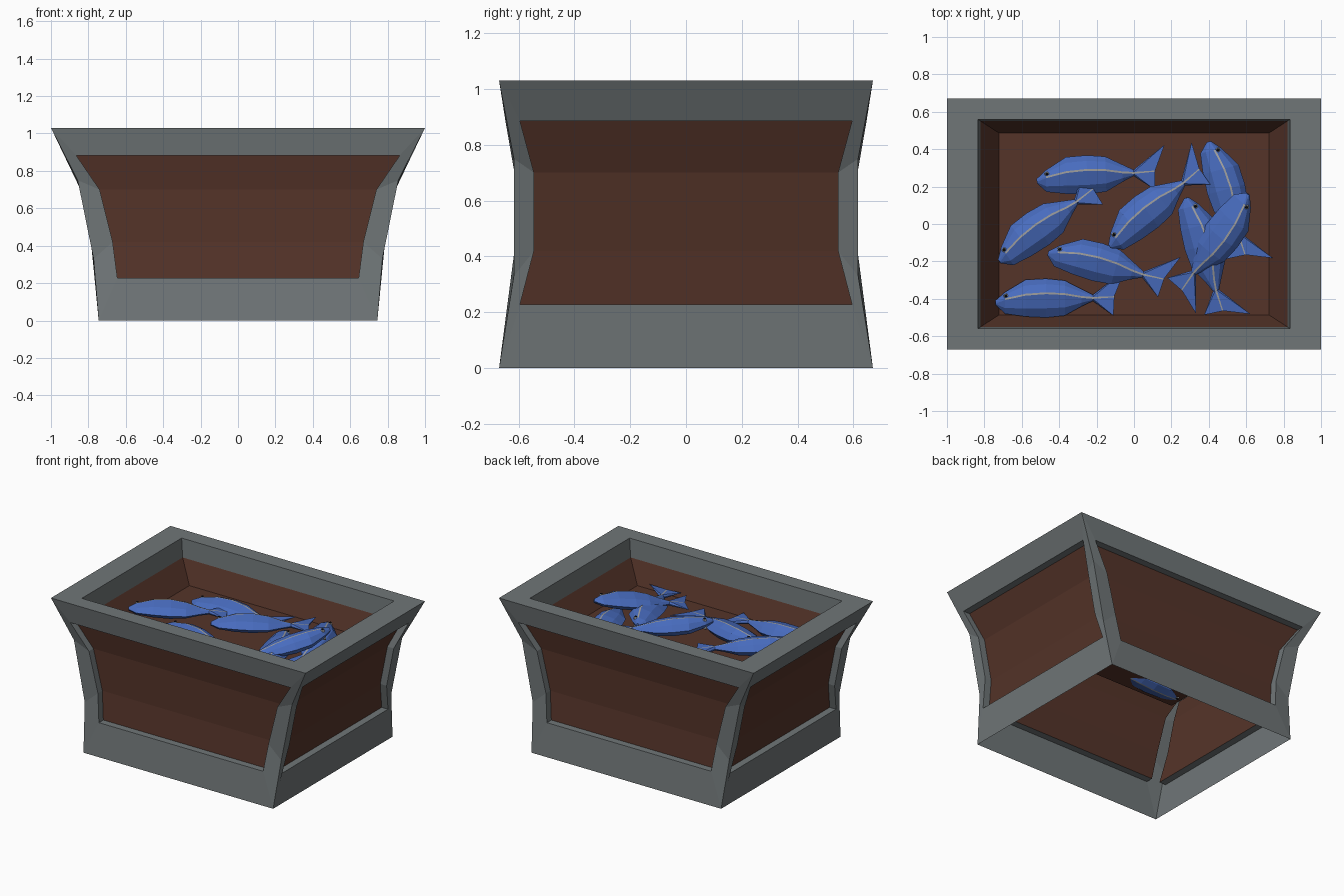
import bpy, bmesh, math
from mathutils import Matrix, Vector

if "Cube" in bpy.data.objects:
    bpy.data.objects.remove(bpy.data.objects["Cube"])


def material(name, rgb):
    m = bpy.data.materials.new(name)
    m.diffuse_color = (*rgb, 1)
    m.use_nodes = True
    m.node_tree.nodes["Principled BSDF"].inputs["Base Color"].default_value = m.diffuse_color
    return m


METAL = material("grey_metal", (0.16, 0.18, 0.185))
WOOD = material("brown_wood", (0.09, 0.034, 0.022))
BLUE = material("fish_blue", (0.065, 0.15, 0.52))
LINE = material("fish_line", (0.35, 0.35, 0.35))
WHITE = material("eye_white", (0.8, 0.8, 0.8))
BLACK = material("eye_black", (0.01, 0.01, 0.01))


def finish(bm, name, mats, recalc=False):
    if recalc:
        bmesh.ops.recalc_face_normals(bm, faces=bm.faces)
    me = bpy.data.meshes.new(name)
    bm.to_mesh(me)
    bm.free()
    for m in mats:
        me.materials.append(m)
    return me


def place(me, name, matrix=Matrix()):
    ob = bpy.data.objects.new(name, me)
    ob.matrix_world = matrix
    bpy.context.collection.objects.link(ob)
    return ob


def face(bm, pts, outward, mat=0):
    # single face turned so its normal follows the outward direction
    f = bm.faces.new([bm.verts.new(p) for p in pts])
    f.material_index = mat
    f.normal_update()
    if f.normal.dot(Vector(outward)) < 0:
        f.normal_flip()


# Crate sides: corner edge (x, y, z), then each opening as (half width, depth, z)
CORNER = [(0.745, 0.67, 0), (0.772, 0.617, 0.33), (0.857, 0.617, 0.75), (1, 0.67, 1.03)]
FRONT = [(0.645, 0.64, 0.228), (0.67, 0.615, 0.42), (0.74, 0.615, 0.70), (0.865, 0.647, 0.883)]
SIDE = [(0.595, 0.762, 0.228), (0.545, 0.786, 0.42), (0.545, 0.842, 0.70), (0.595, 0.925, 0.885)]
RECESS = 0.05


def crate_side(name, corner, opening, angle):
    """One side built facing -y, then turned into place; corner = (half width, depth, z)."""
    rot = Matrix.Rotation(angle, 4, 'Z')
    frame, panel = bmesh.new(), bmesh.new()

    def loop(pts, inset=0):
        return ([Vector((-w, -d + inset, z)) for w, d, z in pts] +
                [Vector((w, -d + inset, z)) for w, d, z in reversed(pts)])

    outer, rim, inner = loop(corner), loop(opening), loop(opening, RECESS)
    for i in range(8):
        j = (i + 1) % 8
        face(frame, (outer[i], outer[j], rim[j], rim[i]), (0, -1, 0))
        mid = (rim[i] + rim[j]) / 2
        face(frame, (rim[i], rim[j], inner[j], inner[i]), (-mid.x, 0, 0.55 - mid.z))
    for i in range(3):
        face(panel, (inner[i], inner[i + 1], inner[6 - i], inner[7 - i]), (0, -1, 0))
    bmesh.ops.remove_doubles(frame, verts=frame.verts, dist=1e-5)
    bmesh.ops.remove_doubles(panel, verts=panel.verts, dist=1e-5)
    place(finish(frame, name + "_frame", [METAL]), name + "_frame", rot)
    place(finish(panel, name + "_panel", [WOOD]), name + "_panel", rot)


turned = [(y, x, z) for x, y, z in CORNER]
for name, corner, opening, quarter in (("front", CORNER, FRONT, 0), ("right", turned, SIDE, 1),
                                       ("back", CORNER, FRONT, 2), ("left", turned, SIDE, 3)):
    crate_side(name, corner, opening, quarter * math.pi / 2)


# Top rim with its inner lip, and the wooden tray below it
def nested(bm, levels):
    rings = [[bm.verts.new((sx * x, sy * y, z)) for sx, sy in ((-1, -1), (1, -1), (1, 1), (-1, 1))]
             for x, y, z in levels]
    for a, b in zip(rings, rings[1:]):
        for i in range(4):
            j = (i + 1) % 4
            bm.faces.new((a[i], a[j], b[j], b[i]))
    return rings


bm = bmesh.new()
nested(bm, [(1, 0.67, 1.03), (0.835, 0.56, 1.03), (0.82, 0.55, 0.9)])
place(finish(bm, "top_rim", [METAL]), "top_rim")
bm = bmesh.new()
rings = nested(bm, [(0.82, 0.55, 0.9), (0.723, 0.487, 0.75)])
bm.faces.new(rings[-1])
place(finish(bm, "tray", [WOOD]), "tray")


# Fish lying on its side: (distance from nose, back, belly, side line, half thickness)
STATIONS = [(0, 0.012, -0.012, 0.0, 0.012), (0.05, 0.056, -0.06, 0.018, 0.034),
            (0.16, 0.122, -0.075, 0.042, 0.056), (0.27, 0.128, -0.08, 0.05, 0.06),
            (0.37, 0.118, -0.07, 0.045, 0.048), (0.46, 0.072, -0.02, 0.03, 0.026),
            (0.52, 0.042, 0.008, 0.025, 0.015)]


def fish_mesh():
    bm = bmesh.new()
    rings = []
    for u, top, bot, line, h in STATIONS:
        half = [(line + (top - line) * 0.62, h * 0.66), (line + 0.005, h),
                (line - 0.005, h), (line + (bot - line) * 0.62, h * 0.66)]
        prof = ([(top, 0)] + half + [(bot, 0)] + [(v, -w) for v, w in reversed(half)])
        rings.append([bm.verts.new((u, v, w)) for v, w in prof])
    for a, b in zip(rings, rings[1:]):
        for i in range(10):
            j = (i + 1) % 10
            f = bm.faces.new((a[i], a[j], b[j], b[i]))
            f.material_index = 1 if i in (2, 7) and a is not rings[0] else 0
    bm.faces.new(rings[0])
    # forked tail
    last = rings[-1]
    tip_a, tip_b = bm.verts.new((0.69, 0.17, 0)), bm.verts.new((0.63, -0.07, 0))
    for up, a, b, low, s in ((last[1], last[2], last[3], last[4], 1),
                             (last[9], last[8], last[7], last[6], -1)):
        na, nb = (bm.verts.new((0.635, v, s * 0.006)) for v in (0.034, 0.028))
        for pts in ((last[0], tip_a, up), (up, tip_a, a), (a, tip_a, na),
                    (last[5], tip_b, low), (low, tip_b, b), (b, tip_b, nb)):
            bm.faces.new(pts)
        bm.faces.new((a, na, nb, b)).material_index = 1
        if s == 1:
            front = (na, nb)
    bm.faces.new((front[0], na, tip_a))
    bm.faces.new((front[1], nb, tip_b))
    bm.faces.new((front[0], front[1], nb, na))
    bmesh.ops.recalc_face_normals(bm, faces=bm.faces)
    # eyes on both flanks
    for s in (1, -1):
        for r, out, mat in ((0.014, 0.026, 2), (0.0095, 0.034, 3)):
            ret = bmesh.ops.create_icosphere(bm, subdivisions=1, radius=r,
                                             matrix=Matrix.Translation((0.055, 0.036, s * out)))
            for f in {f for v in ret["verts"] for f in v.link_faces}:
                f.material_index = mat
    return finish(bm, "fish", [BLUE, LINE, WHITE, BLACK])


# Nose position, heading and tail droop in degrees for each fish in the pile
PILE = [(-0.52, 0.23, 0.79, 2, 0), (-0.72, -0.2, 0.85, 35, 4), (-0.13, -0.12, 0.87, 38, 4),
        (-0.46, -0.155, 0.785, -15.5, 0), (-0.74, -0.42, 0.78, 0, 0), (0.4, 0.44, 0.80, -75, 0),
        (0.28, 0.14, 0.825, -75, 3), (0.61, 0.16, 0.92, -127.5, 11)]
fish = fish_mesh()
for n, (x, y, z, turn, droop) in enumerate(PILE, 1):
    place(fish, f"fish_{n}", Matrix.Translation((x, y, z)) @
          Matrix.Rotation(math.radians(turn), 4, 'Z') @ Matrix.Rotation(math.radians(droop), 4, 'Y'))
